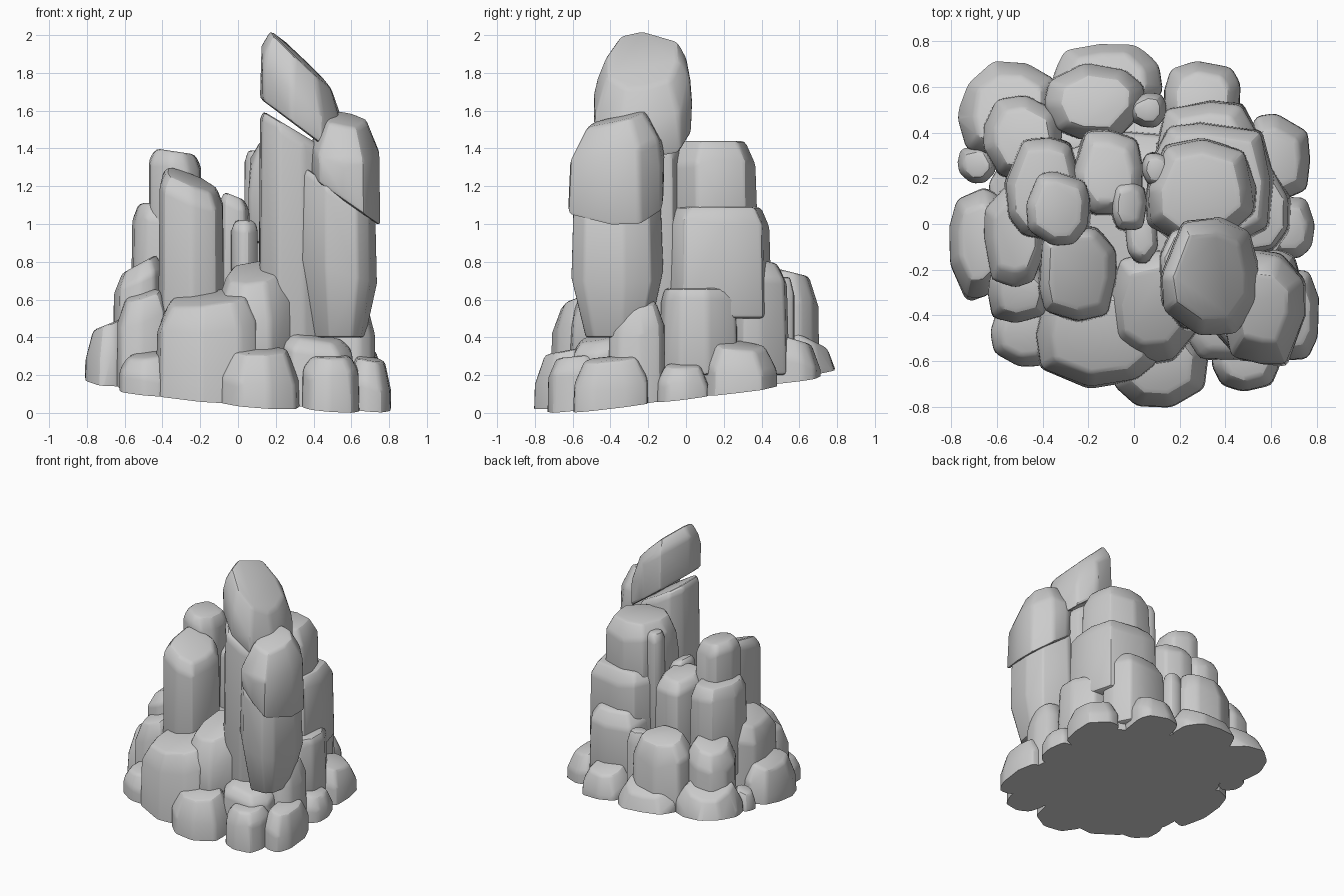
import bpy, bmesh, math, random
from mathutils import Vector

cube = bpy.data.objects.get("Cube")
if cube:
    bpy.data.objects.remove(cube, do_unlink=True)

# One stone colour
stone = bpy.data.materials.new("grey_stone")
stone.use_nodes = True
stone.diffuse_color = (0.6, 0.6, 0.6, 1)
bsdf = stone.node_tree.nodes["Principled BSDF"]
bsdf.inputs["Base Color"].default_value = stone.diffuse_color
bsdf.inputs["Roughness"].default_value = 0.9

# Sloping ground cut shared by every rock
GROUND = Vector((0, 0, 0.13))
GROUND_NORMAL = Vector((0.075, -0.12, 1)).normalized()
rng = random.Random(11)


def rock(name, x, y, z, tilt=(0, 0), base_tilt=(0, 0), foot=1.0, crown=0.66, shoulder=0.1, sides=9):
    """Faceted boulder filling the given ranges; tilt slopes its top, base_tilt its underside."""
    cx, cy = sum(x) / 2, sum(y) / 2
    rx, ry = (x[1] - x[0]) / 2, (y[1] - y[0]) / 2
    bottom, peak = z
    top = peak - crown * math.hypot(tilt[0] * rx, tilt[1] * ry)
    spin = rng.uniform(0, math.tau)
    bm = bmesh.new()
    for i in range(sides):
        a = spin + math.tau * (i + rng.uniform(-0.25, 0.25)) / sides
        c, s = math.cos(a), math.sin(a)
        # squarish cross-section
        r = min(1.14, (abs(c) ** 3 + abs(s) ** 3) ** (-1 / 3)) * rng.uniform(0.95, 1.03)
        for level, size in (("foot", foot), ("belly", 1.0), ("shoulder", 0.95), ("crown", crown)):
            k = r * size * rng.uniform(0.97, 1.02)
            dx, dy = rx * k * c, ry * k * s
            low = bottom + base_tilt[0] * dx + base_tilt[1] * dy
            high = top + tilt[0] * dx + tilt[1] * dy
            drop = shoulder * rng.uniform(0.7, 1.2)
            h = {"foot": low, "belly": low + (high - low) * 0.45,
                 "shoulder": high - drop, "crown": high}[level]
            bm.verts.new((cx + dx, cy + dy, h))
    hull = bmesh.ops.convex_hull(bm, input=bm.verts)
    loose = set(hull["geom_interior"]) | set(hull["geom_unused"])
    bmesh.ops.delete(bm, geom=[v for v in loose if isinstance(v, bmesh.types.BMVert)], context="VERTS")
    # soften the worn edges
    bmesh.ops.dissolve_limit(bm, angle_limit=math.radians(7), verts=bm.verts, edges=bm.edges)
    sharp = [e for e in bm.edges if e.calc_face_angle(0) > math.radians(22)]
    bmesh.ops.bevel(bm, geom=sharp, offset=0.022, segments=2, profile=0.5,
                    affect="EDGES", clamp_overlap=True)
    # flat underside
    bmesh.ops.bisect_plane(bm, geom=bm.verts[:] + bm.edges[:] + bm.faces[:], plane_co=GROUND,
                           plane_no=GROUND_NORMAL, clear_inner=True)
    rim = [e for e in bm.edges if e.is_boundary]
    if rim:
        bmesh.ops.holes_fill(bm, edges=rim)
    bmesh.ops.recalc_face_normals(bm, faces=bm.faces)
    mesh = bpy.data.meshes.new(name)
    bm.to_mesh(mesh)
    bm.free()
    mesh.materials.append(stone)
    ob = bpy.data.objects.new(name, mesh)
    bpy.context.collection.objects.link(ob)
    bpy.ops.object.select_all(action="DESELECT")
    ob.select_set(True)
    bpy.context.view_layer.objects.active = ob
    bpy.ops.object.shade_smooth_by_angle(angle=math.radians(25))


DEEP = -0.3  # buried end of rocks that reach the ground

# Hidden core closing the gaps
rock("core_base", (-.66, .64), (-.6, .62), (DEEP, .36), tilt=(0, .05))
rock("core_middle", (-.46, .5), (-.4, .44), (DEEP, .66))

# Tall spire and its leaning cap
rock("spire_cap", (.11, .56), (-.5, .03), (1.5, 2.03), tilt=(-.95, .08), base_tilt=(-.75, 0),
     crown=.74, shoulder=.12)
rock("spire_column", (.1, .5), (-.48, .01), (.3, 1.6), tilt=(-.6, 0), shoulder=.05, crown=.85)

# Leaning front column in two pieces
rock("front_column_top", (.37, .76), (-.63, -.11), (1.12, 1.6), tilt=(-.15, .25), base_tilt=(-.7, 0),
     shoulder=.16, crown=.6)
rock("front_column", (.33, .74), (-.61, -.12), (.4, 1.3), tilt=(-.7, 0), foot=.68, shoulder=.04, crown=.88)

# Stacked blocks behind the spire
rock("rear_block_top", (.05, .54), (-.1, .38), (.9, 1.44), shoulder=.12, crown=.72)
rock("rear_block_middle", (.04, .63), (-.12, .46), (.5, 1.09), shoulder=.09, crown=.8)
rock("rear_block_side", (.3, .7), (-.14, .28), (.2, .66), shoulder=.07, crown=.85)
rock("rear_block_back", (.08, .56), (.18, .54), (.2, .84), tilt=(0, -.2))
rock("rear_sliver", (.03, .16), (.16, .32), (.6, 1.39), shoulder=.06)

# Left columns
rock("left_column", (-.43, -.06), (-.43, 0), (.3, 1.3), tilt=(-.4, .2), shoulder=.07, crown=.75)
rock("left_rear_column", (-.48, -.18), (-.11, .24), (.6, 1.4), tilt=(-.15, 0), shoulder=.08, crown=.72)
rock("left_rear_block", (-.58, -.22), (-.08, .4), (.4, 1.11), shoulder=.09, crown=.75)
rock("middle_block", (-.28, .05), (.02, .43), (.3, 1.14), tilt=(0, -.15), shoulder=.08)
rock("gap_column", (-.04, .11), (-.18, .08), (.4, 1.02), shoulder=.05)
rock("gap_wedge", (-.1, .06), (-.04, .2), (.6, 1.17), tilt=(-.4, 0), shoulder=.05)

# Mid-height boulders, back then sides then front
rock("back_boulder", (-.4, .06), (.36, .71), (DEEP, .78), tilt=(0, -.25), shoulder=.14)
rock("back_side_boulder", (-.67, -.31), (.18, .58), (DEEP, .76), tilt=(.2, -.2), shoulder=.14)
rock("back_sliver", (-.03, .15), (.42, .58), (DEEP, .72), shoulder=.1)
rock("side_boulder", (-.67, -.38), (-.3, .2), (DEEP, .84), tilt=(.55, 0), shoulder=.1)
rock("side_small_boulder", (-.65, -.36), (-.44, -.16), (DEEP, .66), tilt=(.3, .2), shoulder=.12)
rock("front_boulder", (-.45, .13), (-.73, -.25), (DEEP, .66), tilt=(.12, .25), shoulder=.12, crown=.72)
rock("front_upper_boulder", (-.13, .31), (-.61, -.1), (.25, .81), tilt=(.1, .35), shoulder=.15)
rock("column_foot_boulder", (.47, .73), (-.42, -.1), (DEEP, .6), tilt=(-.2, .1), shoulder=.13)
rock("column_foot_slab", (.22, .62), (-.62, -.3), (DEEP, .43), tilt=(-.15, .2), shoulder=.06)

# Low boulders around the rim
rock("rim_front", (-.11, .34), (-.81, -.42), (DEEP, .36), tilt=(0, .2), shoulder=.15)
rock("rim_front_corner", (.33, .65), (-.74, -.42), (DEEP, .31), tilt=(0, .1), shoulder=.09)
rock("rim_corner", (.58, .82), (-.62, -.18), (DEEP, .31), tilt=(-.2, .1), shoulder=.13)
rock("rim_right", (.56, .8), (-.16, .13), (DEEP, .27), tilt=(-.2, 0), shoulder=.09)
rock("rim_right_back", (.46, .78), (.07, .49), (DEEP, .39), tilt=(-.25, -.1), shoulder=.12)
rock("rim_back_corner", (.12, .48), (.38, .73), (DEEP, .43), tilt=(0, -.3), shoulder=.13)
rock("rim_back", (-.37, .13), (.45, .82), (DEEP, .46), tilt=(0, -.5), shoulder=.12)
rock("rim_back_left", (-.78, -.32), (.26, .73), (DEEP, .5), tilt=(.2, -.3), shoulder=.15)
rock("rim_side_pebble", (-.78, -.6), (.17, .35), (DEEP, .38), tilt=(.3, 0), shoulder=.08)
rock("rim_side", (-.82, -.54), (-.34, .18), (DEEP, .51), tilt=(.4, 0), shoulder=.15)
rock("rim_front_left", (-.64, -.32), (-.63, -.34), (DEEP, .33), tilt=(.1, .2), shoulder=.1)
